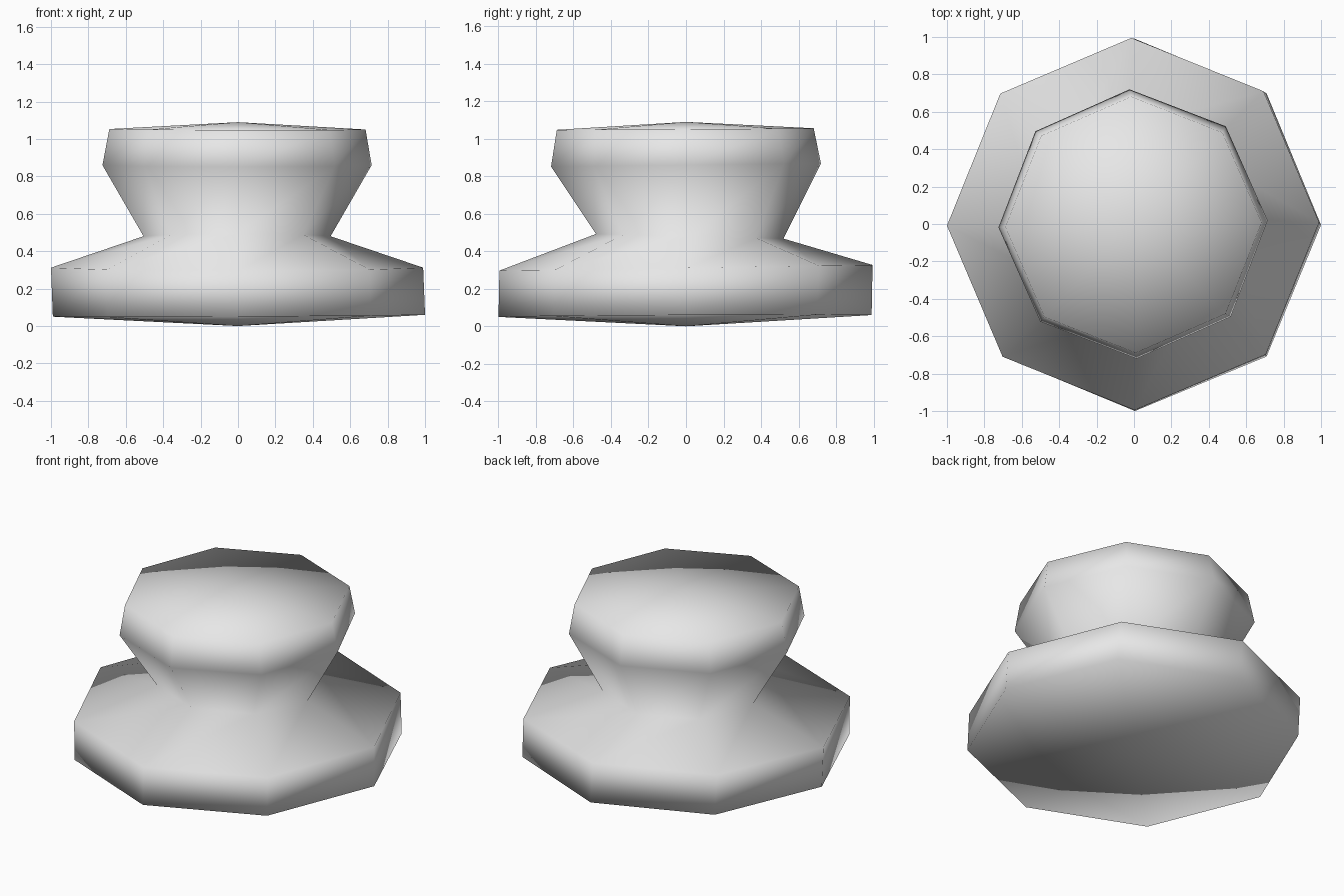
import bpy
import bmesh
from math import cos, sin, radians

default = bpy.data.objects.get("Cube")
if default:
    bpy.data.objects.remove(default, do_unlink=True)

SIDES = 8

# Rings from bottom to top: radius, height, centre x, centre y, tilt along x, tilt along y, twist
RINGS = [
    (0.995, 0.055, 0.005, -0.005, 0.005, 0.005, 0),   # base lower edge
    (0.995, 0.312, -0.005, 0.0, 0.0, 0.015, 0.5),     # base upper edge
    (0.5, 0.48, -0.005, 0.02, 0.0, -0.025, 0),        # waist
    (0.72, 0.86, -0.005, 0.0, 0.0, 0.012, 1.5),       # head lower edge
    (0.685, 1.052, -0.003, -0.004, -0.002, 0.006, 1), # head upper edge
]


def add_ring(bm, radius, height, cx, cy, tilt_x, tilt_y, twist):
    ring = []
    for i in range(SIDES):
        angle = radians(360 / SIDES * i + twist)
        x, y = radius * cos(angle), radius * sin(angle)
        ring.append(bm.verts.new((cx + x, cy + y, height + tilt_x * x + tilt_y * y)))
    return ring


# Matte grey
grey = bpy.data.materials.new("plain grey")
grey.use_nodes = True
colour = (0.8, 0.8, 0.8, 1)
grey.diffuse_color = colour
grey.node_tree.nodes["Principled BSDF"].inputs["Base Color"].default_value = colour

# Waisted octagonal body closed by two shallow points
bm = bmesh.new()
rings = [add_ring(bm, *ring) for ring in RINGS]
bottom = bm.verts.new((0, 0, 0))
top = bm.verts.new((0, 0, 1.09))
for i in range(SIDES):
    j = (i + 1) % SIDES
    bm.faces.new((bottom, rings[0][j], rings[0][i]))
    bm.faces.new((top, rings[-1][i], rings[-1][j]))
    for low, high in zip(rings, rings[1:]):
        bm.faces.new((low[i], low[j], high[j], high[i]))
bmesh.ops.recalc_face_normals(bm, faces=bm.faces)
for face in bm.faces:
    face.smooth = True

mesh = bpy.data.meshes.new("waisted_knob")
bm.to_mesh(mesh)
bm.free()
mesh.materials.append(grey)
knob = bpy.data.objects.new("waisted_knob", mesh)
bpy.context.collection.objects.link(knob)
